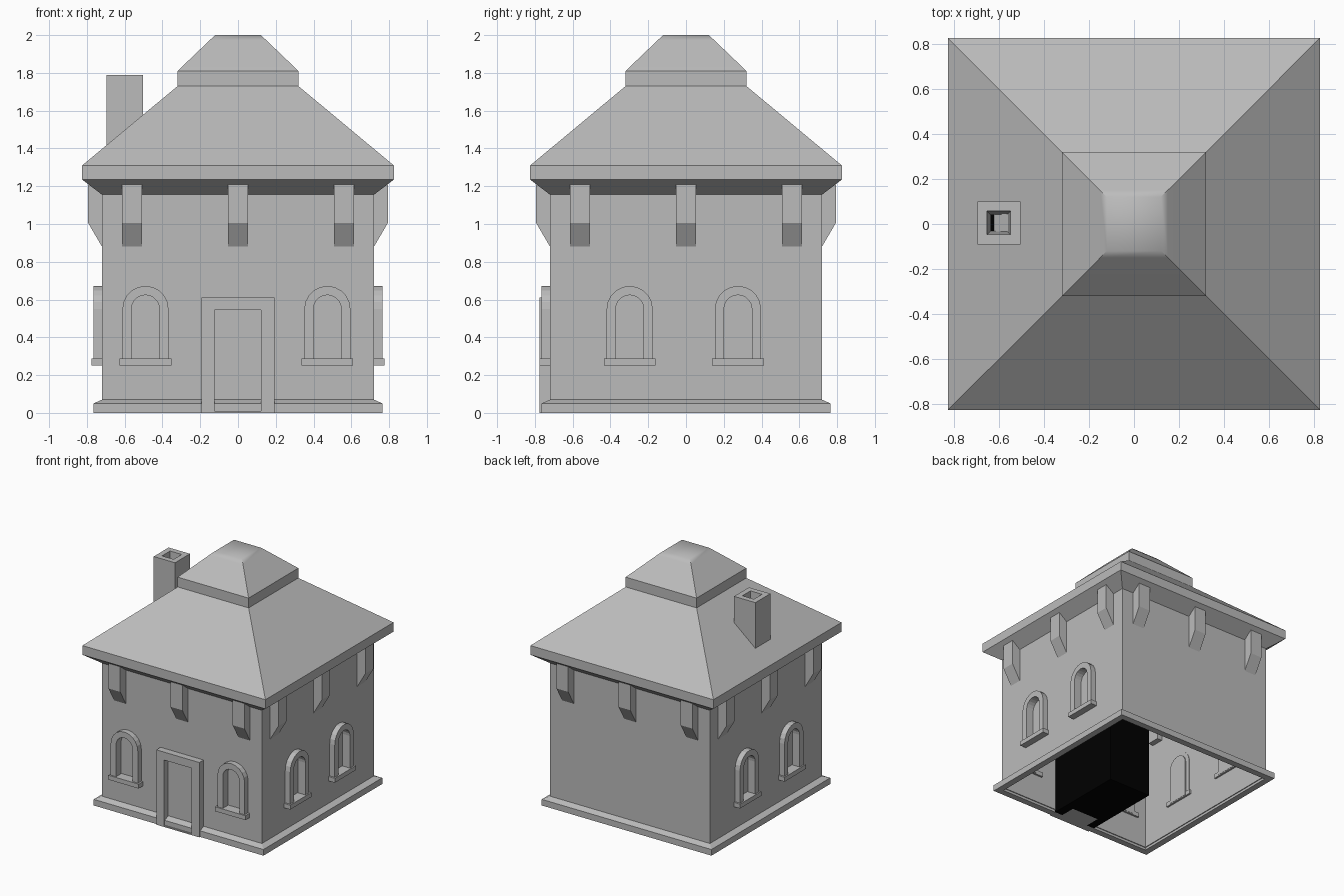
import bpy, bmesh, math
from mathutils import Matrix

cube = bpy.data.objects.get("Cube")
if cube:
    bpy.data.objects.remove(cube)


def material(name, value):
    m = bpy.data.materials.new(name)
    m.use_nodes = True
    colour = (value, value, value, 1)
    m.diffuse_color = colour
    m.node_tree.nodes["Principled BSDF"].inputs["Base Color"].default_value = colour
    return m


STONE = material("stone grey", 0.5)
DARK = material("black", 0.0)


def finish(name, bm, turn=0):
    """Turn a bmesh into a named object, rotated about the house axis."""
    bmesh.ops.recalc_face_normals(bm, faces=bm.faces)
    bm.transform(Matrix.Rotation(turn, 4, "Z"))
    mesh = bpy.data.meshes.new(name)
    bm.to_mesh(mesh)
    bm.free()
    mesh.materials.append(STONE)
    mesh.materials.append(DARK)
    ob = bpy.data.objects.new(name, mesh)
    bpy.context.collection.objects.link(ob)
    return ob


def square_loft(name, levels, ring=False, centre=(0, 0), dark_end=False):
    """Stack square sections given as (half width, height)."""
    bm = bmesh.new()
    loops = [[bm.verts.new((centre[0] + sx * h, centre[1] + sy * h, z))
              for sx, sy in ((-1, -1), (1, -1), (1, 1), (-1, 1))] for h, z in levels]
    pairs = list(zip(loops, loops[1:]))
    if ring:
        pairs.append((loops[-1], loops[0]))
    for a, b in pairs:
        for i in range(4):
            j = (i + 1) % 4
            bm.faces.new((a[i], a[j], b[j], b[i]))
    if not ring:
        bm.faces.new(loops[0])
        end = bm.faces.new(loops[-1])
        end.material_index = int(dark_end)
    return finish(name, bm)


def prism(name, points, start, end, turn=0, along="Y"):
    """Extrude an outline along y (points are x, z) or along x (points are y, z)."""
    bm = bmesh.new()
    at = (lambda p, d: (p[0], d, p[1])) if along == "Y" else (lambda p, d: (d, p[0], p[1]))
    a = [bm.verts.new(at(p, start)) for p in points]
    b = [bm.verts.new(at(p, end)) for p in points]
    bm.faces.new(a)
    bm.faces.new(b)
    n = len(points)
    for i in range(n):
        j = (i + 1) % n
        bm.faces.new((a[i], a[j], b[j], b[i]))
    return finish(name, bm, turn)


def rect(x0, x1, z0, z1):
    return [(x0, z0), (x1, z0), (x1, z1), (x0, z1)]


def arch(x, radius, bottom, spring=0.55, steps=10):
    arc = [(x + radius * math.cos(math.pi * i / steps),
            spring + radius * math.sin(math.pi * i / steps)) for i in range(steps + 1)]
    return [(x + radius, bottom)] + arc + [(x - radius, bottom)]


def cut(target, cutter):
    cutter.hide_render = True
    mod = target.modifiers.new("opening", "BOOLEAN")
    mod.object = cutter
    mod.solver = "EXACT"
    bpy.context.view_layer.objects.active = target
    bpy.ops.object.modifier_apply(modifier=mod.name)
    bpy.data.objects.remove(cutter)


# Walls and plinth, open underneath
WALL = 0.72
walls = square_loft("walls", [(WALL, 0.02), (WALL, 1.155), (0.705, 1.155), (0.705, 0.02)], ring=True)
square_loft("plinth", [(0.765, 0), (0.765, 0.05), (WALL, 0.07), (0.712, 0.07), (0.712, 0)], ring=True)

# Roof with sloping soffit, fascia and collar
square_loft("roof", [(WALL, 1.155), (0.825, 1.235), (0.825, 1.31), (0.32, 1.73), (0.32, 1.81)])

# Softened roof cap
cap = square_loft("roof_cap", [(0.32, 1.81), (0.15, 1.973), (0.12, 2.0)])
bpy.ops.object.select_all(action="DESELECT")
cap.select_set(True)
bpy.context.view_layer.objects.active = cap
bpy.ops.object.shade_smooth_by_angle(angle=math.radians(50))

# Chimney with tapered flue
square_loft("chimney", [(0.096, 1.35), (0.096, 1.79), (0.052, 1.79), (0.037, 1.48)],
            centre=(-0.6, 0.005), dark_end=True)

# Eave brackets, three on every side
bracket = [(-0.66, 0.88), (-WALL, 0.88), (-0.793, 1.005), (-0.793, 1.21), (-0.66, 1.21)]
for side in range(4):
    for x in (-0.56, 0, 0.56):
        prism("eave_bracket", bracket, x - 0.053, x + 0.053, side * math.pi / 2, along="X")

# Arched windows on the front and both sides
quarter = math.pi / 2
for turn, offsets in ((0, (-0.49, 0.473)), (quarter, (-0.298, 0.275)), (-quarter, (0.298, -0.275))):
    for x in offsets:
        cut(walls, prism("window_cutter", arch(x, 0.074, 0.27), -0.8, -0.6, turn))
        outline = arch(x, 0.122, 0.27) + arch(x, 0.074, 0.27)[::-1]
        prism("window_frame", outline, -0.765, -0.70, turn)
        prism("window_pane", arch(x, 0.09, 0.26), -0.695, -0.688, turn)
        prism("window_sill", rect(x - 0.137, x + 0.137, 0.252, 0.288), -0.776, -0.69, turn)

# Door block reaching inside, dark where it stands within the walls
bm = bmesh.new()
bmesh.ops.create_cube(bm, size=1, matrix=Matrix.Translation((0, -0.4125, 0.305))
                      @ Matrix.Diagonal((0.388, 0.725, 0.61, 1)))
bmesh.ops.bisect_plane(bm, geom=bm.verts[:] + bm.edges[:] + bm.faces[:],
                       plane_co=(0, -WALL, 0), plane_no=(0, 1, 0))
for f in bm.faces:
    f.material_index = int(f.calc_center_median().y > -WALL)
door = finish("door_surround", bm)
cut(door, prism("door_cutter", rect(-0.125, 0.122, 0.01, 0.545), -0.9, -0.585))

# Underside of the threshold
prism("threshold", rect(-0.125, 0.122, -0.0, 0.008), -0.77, -0.585)
